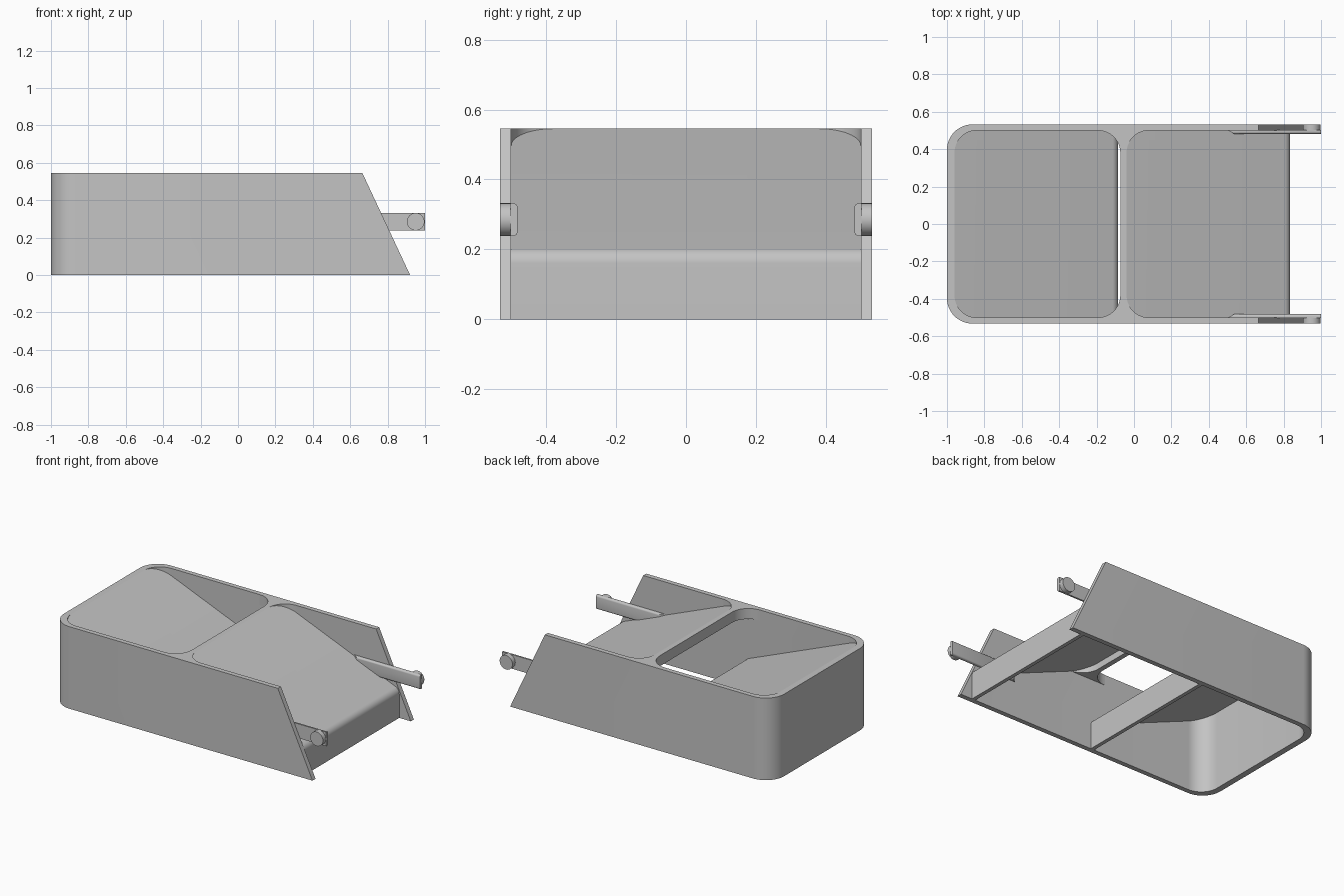
import bpy, bmesh, math
from mathutils import Vector

if "Cube" in bpy.data.objects:
    bpy.data.objects.remove(bpy.data.objects["Cube"])

grey = bpy.data.materials.new("light grey plastic")
grey.use_nodes = True
grey.diffuse_color = (0.55, 0.55, 0.55, 1)
grey.node_tree.nodes["Principled BSDF"].inputs["Base Color"].default_value = grey.diffuse_color

HEIGHT, HALF_IN, HALF_OUT = 0.545, 0.5, 0.532


def arc(cx, cy, r, start, end, n=12):
    angles = [math.radians(start + (end - start) * i / n) for i in range(n + 1)]
    return [(cx + r * math.cos(a), cy + r * math.sin(a)) for a in angles]


def prism(points, direction):
    """Closed prism from a flat outline swept along a direction."""
    bm = bmesh.new()
    face = bm.faces.new([bm.verts.new(p) for p in points])
    new = bmesh.ops.extrude_face_region(bm, geom=[face])["geom"]
    bmesh.ops.translate(bm, vec=direction, verts=[v for v in new if isinstance(v, bmesh.types.BMVert)])
    bmesh.ops.recalc_face_normals(bm, faces=bm.faces)
    return bm


def finish(bm, name):
    bmesh.ops.recalc_face_normals(bm, faces=bm.faces)
    mesh = bpy.data.meshes.new(name)
    bm.to_mesh(mesh)
    bm.free()
    mesh.materials.append(grey)
    obj = bpy.data.objects.new(name, mesh)
    bpy.context.collection.objects.link(obj)
    bpy.ops.object.select_all(action="DESELECT")
    obj.select_set(True)
    bpy.context.view_layer.objects.active = obj
    bpy.ops.object.shade_smooth_by_angle(angle=math.radians(30))
    return obj


# Outer wall: U-shaped in plan, open below, cut on a slant at the open end
def u_path(end, half, r):
    cx, cy = end + r, half - r
    return [(1, half)] + arc(cx, cy, r, 90, 180) + arc(cx, -cy, r, 180, 270) + [(1, -half)]


plan = u_path(-1, HALF_OUT, 0.135) + u_path(-0.96, HALF_IN, 0.12)[::-1]
shell = prism([(x, y, 0) for x, y in plan], (0, 0, HEIGHT))
cut = bmesh.ops.bisect_plane(shell, geom=shell.verts[:] + shell.edges[:] + shell.faces[:],
                             plane_co=(0.92, 0, 0), plane_no=(HEIGHT, 0, 0.255), clear_outer=True)
bmesh.ops.holes_fill(shell, edges=[e for e in cut["geom_cut"] if isinstance(e, bmesh.types.BMEdge)])
finish(shell, "outer_wall")

# Divider: shallow cross bar with rounded corners flaring into both side walls
r, tuck = 0.12, HALF_IN + 0.01
cy, left, right = HALF_IN - r, -0.073, -0.04
plan = ([(left - r, tuck)] + arc(left - r, cy, r, 90, 0) + arc(left - r, -cy, r, 0, -90)
        + [(left - r, -tuck), (right + r, -tuck)]
        + arc(right + r, -cy, r, 270, 180) + arc(right + r, cy, r, 180, 90) + [(right + r, tuck)])
finish(prism([(x, y, HEIGHT - 0.07) for x, y in plan], (0, 0, 0.07)), "divider")


# Ramps: sloping sheet that rolls over into an upright front panel
def ramp(name, start):
    length, corner_z, radius, t = 0.875, 0.19, 0.045, 0.025
    tilt = math.atan2(HEIGHT - corner_z, length)
    turn = math.pi / 2 - tilt
    cx = start + length - radius
    cz = corner_z - radius * math.tan(turn / 2)
    top = 90 - math.degrees(tilt)
    drop = t / math.cos(tilt)
    profile = ([(start, HEIGHT)] + arc(cx, cz, radius, top, 0) + [(cx + radius, 0), (cx + radius - t, 0)]
               + arc(cx, cz, radius - t, 0, top) + [(start, HEIGHT - drop)])
    half = HALF_IN + 0.003
    bm = prism([(x, -half, z) for x, z in profile], (0, 2 * half, 0))
    corners = [e for e in bm.edges if all(abs(v.co.x - start) < 1e-5 for v in e.verts)
               and abs(e.verts[0].co.y - e.verts[1].co.y) < 1e-5]
    bmesh.ops.bevel(bm, geom=corners, offset=0.115, segments=10, profile=0.5, affect="EDGES")
    finish(bm, name)


ramp("rear_ramp", -0.96)
ramp("front_ramp", -0.04)

# Latch arms inside each side wall, with a round pin facing outward
ARM_Z, ARM_H = 0.285, 0.047
for side, label in ((1, "back"), (-1, "front")):
    outline = [(0.5, 0.502), (0.535, 0.482), (1, 0.482), (1, 0.502)]
    arm = prism([(x, side * y, ARM_Z - ARM_H) for x, y in outline], (0, 0, 2 * ARM_H))
    inner = [e for e in arm.edges if all(abs(v.co.y) < 0.49 for v in e.verts)
             and abs(e.verts[0].co.x - e.verts[1].co.x) > 0.1]
    bmesh.ops.bevel(arm, geom=inner, offset=0.012, segments=4, profile=0.5, affect="EDGES")
    finish(arm, label + "_latch_arm")

    circle = arc(0.95, ARM_Z, ARM_H, 0, 360, 32)[:-1]
    pin = prism([(x, side * 0.498, z) for x, z in circle], Vector((0, side * 0.034, 0)))
    finish(pin, label + "_latch_pin")
